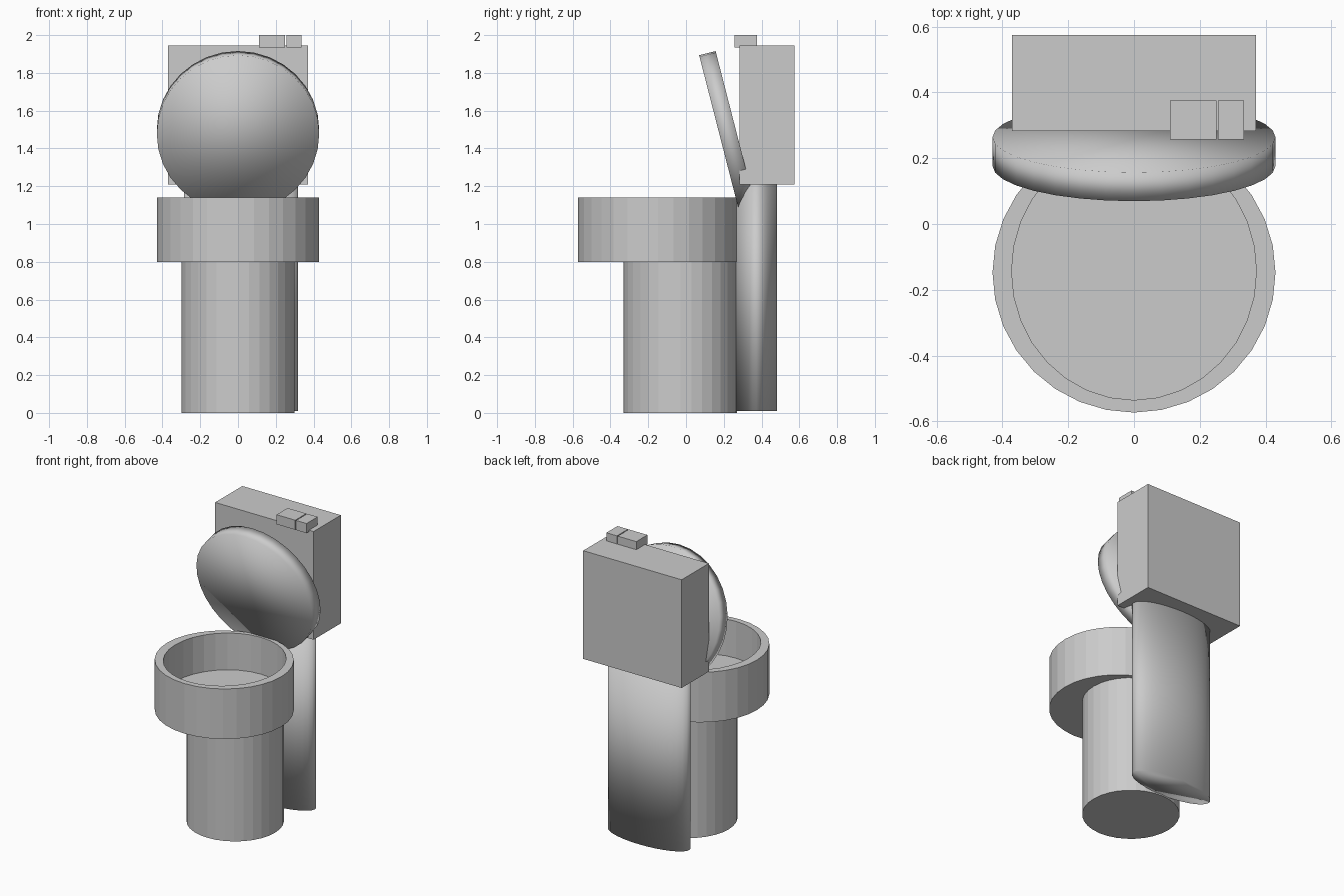
import bpy, bmesh, math
from mathutils import Matrix

if "Cube" in bpy.data.objects:
    bpy.data.objects.remove(bpy.data.objects["Cube"])


def finish(name, bm, smooth=False):
    bmesh.ops.recalc_face_normals(bm, faces=bm.faces)
    me = bpy.data.meshes.new(name)
    bm.to_mesh(me)
    bm.free()
    for p in me.polygons:
        p.use_smooth = smooth
    ob = bpy.data.objects.new(name, me)
    bpy.context.collection.objects.link(ob)
    return ob


def lathe(name, rings, smooth=False, sides=32):
    """Stack of ellipse rings (cx, cy, rx, ry, z), bridged and capped."""
    bm = bmesh.new()
    loops = []
    for cx, cy, rx, ry, z in rings:
        loops.append([bm.verts.new((cx + rx * math.cos(a), cy + ry * math.sin(a), z))
                      for a in (math.tau * i / sides for i in range(sides))])
    for lo, hi in zip(loops, loops[1:]):
        for i in range(sides):
            j = (i + 1) % sides
            bm.faces.new((lo[i], lo[j], hi[j], hi[i]))
    bm.faces.new(loops[0][::-1])
    bm.faces.new(loops[-1])
    return finish(name, bm, smooth)


def box(name, x0, x1, y0, y1, z0, z1):
    bm = bmesh.new()
    m = (Matrix.Translation(((x0 + x1) / 2, (y0 + y1) / 2, (z0 + z1) / 2))
         @ Matrix.Diagonal((x1 - x0, y1 - y0, z1 - z0, 1)))
    bmesh.ops.create_cube(bm, size=1, matrix=m)
    return finish(name, bm)


# round foot under the bowl
lathe("pedestal", [(0, -0.03, 0.30, 0.30, 0), (0, -0.03, 0.30, 0.30, 0.82)])

# hollow bowl: outer wall, rim, inner wall, floor
BY = -0.148
lathe("bowl", [(0, BY, 0.43, 0.425, 0.80), (0, BY, 0.43, 0.425, 1.14),
               (0, BY + 0.005, 0.372, 0.392, 1.14), (0, BY + 0.005, 0.372, 0.392, 0.89)])

# drain disc on the bowl floor
lathe("drain", [(0, 0.045, 0.08, 0.08, 0.88), (0, 0.045, 0.08, 0.08, 0.893)])

# flattened column carrying the tank
lathe("rear_column", [(0.015, 0.373, 0.302, 0.11, 0.01),
                      (0.015, 0.373, 0.302, 0.11, 1.22)], smooth=True)

# raised lid, leaning forward
lid = lathe("lid", [(0, 0, 0.43, 0.43, -0.045), (0, 0, 0.43, 0.43, 0.045)], smooth=True)
lid.data.transform(Matrix.Translation((0, 0.22, 1.488))
                   @ Matrix.Rotation(math.radians(90 + 14.4), 4, 'X'))

# water tank and flush buttons
box("tank", -0.37, 0.37, 0.283, 0.575, 1.21, 1.945)
for name, x0, x1 in (("large_button", 0.11, 0.25), ("small_button", 0.256, 0.335)):
    box(name, x0, x1, 0.257, 0.376, 1.935, 2.0)
